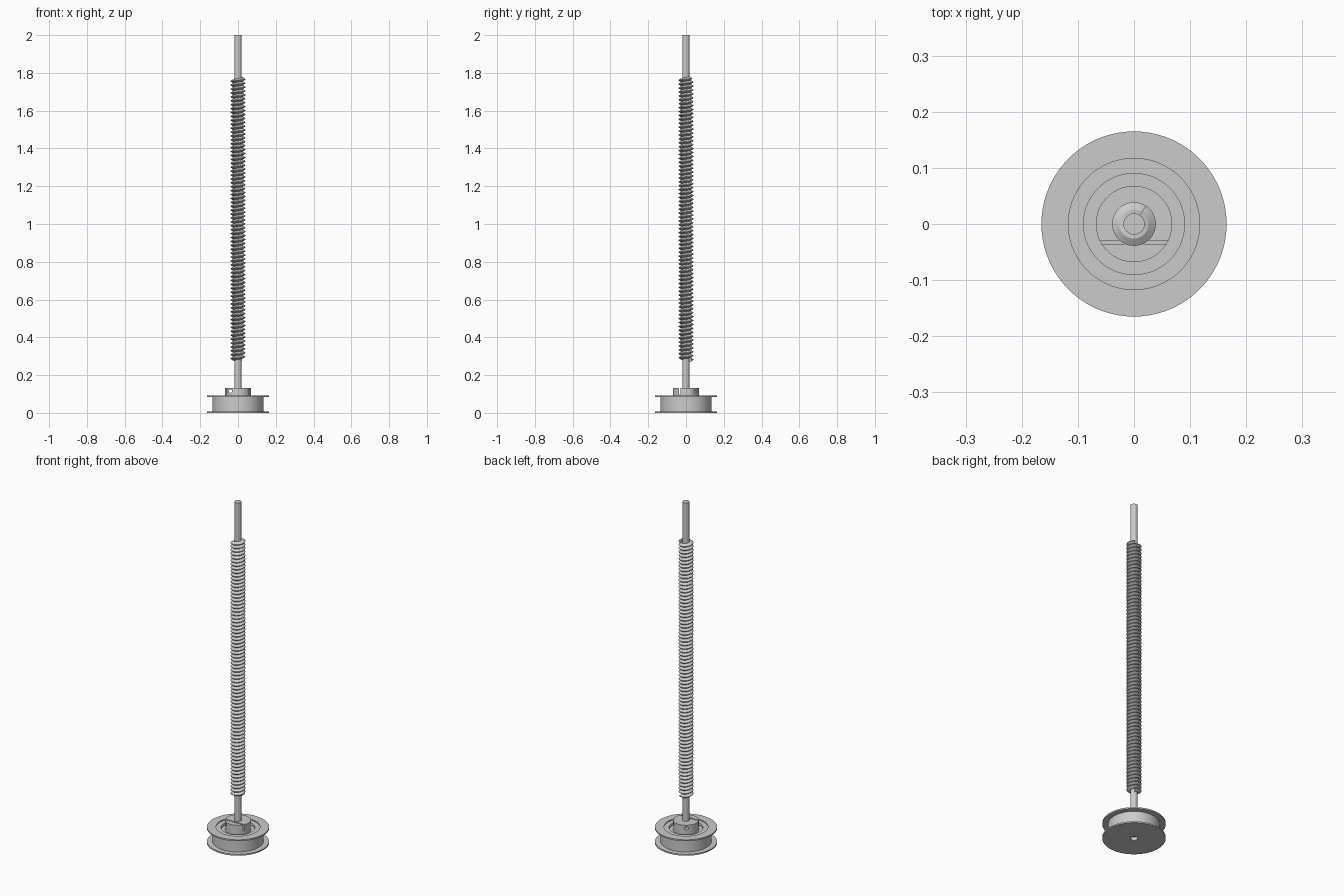
import bpy, bmesh, math
from mathutils import Matrix, Vector

if "Cube" in bpy.data.objects:
    bpy.data.objects.remove(bpy.data.objects["Cube"], do_unlink=True)

steel = bpy.data.materials.new("grey steel")
steel.use_nodes = True
GREY = (0.6, 0.6, 0.6, 1)
steel.diffuse_color = GREY
steel.node_tree.nodes["Principled BSDF"].inputs["Base Color"].default_value = GREY


def finish(bm, name, helper=False):
    bmesh.ops.recalc_face_normals(bm, faces=bm.faces[:])
    mesh = bpy.data.meshes.new(name)
    bm.to_mesh(mesh)
    bm.free()
    ob = bpy.data.objects.new(name, mesh)
    bpy.context.collection.objects.link(ob)
    mesh.materials.append(steel)
    ob.hide_render = helper
    return ob


def smooth(ob):
    bpy.ops.object.select_all(action='DESELECT')
    ob.select_set(True)
    bpy.context.view_layer.objects.active = ob
    bpy.ops.object.shade_smooth_by_angle(angle=math.radians(30))


def sweep(name, profile, steps, place, closed):
    """Carry a closed (radius, height) profile round the z axis."""
    bm = bmesh.new()
    rings = []
    for i in range(steps if closed else steps + 1):
        a, lift = place(i)
        rings.append([bm.verts.new((r * math.cos(a), r * math.sin(a), z + lift))
                      for r, z in profile])
    n = len(profile)
    pairs = list(zip(rings, rings[1:]))
    if closed:
        pairs.append((rings[-1], rings[0]))
    else:
        bm.faces.new(rings[0])
        bm.faces.new(rings[-1])
    for a, b in pairs:
        for k in range(n):
            bm.faces.new((a[k], a[(k + 1) % n], b[(k + 1) % n], b[k]))
    return finish(bm, name)


def lathe(name, profile, steps=72):
    return sweep(name, profile, steps, lambda i: (math.tau * i / steps, 0), True)


def cylinder(name, radius, length, matrix, helper=False):
    bm = bmesh.new()
    bmesh.ops.create_cone(bm, cap_ends=True, segments=32, radius1=radius,
                          radius2=radius, depth=length, matrix=matrix)
    return finish(bm, name, helper)


# Shaft
SHAFT_R = 0.019
shaft = cylinder("shaft", SHAFT_R, 1.98, Matrix.Translation((0, 0, 1.01)))
smooth(shaft)

# Helical thread wound on the shaft
Z0, Z1, TURNS, STEPS = 0.27, 1.78, 72, 32
pitch = (Z1 - Z0) / (TURNS + 1)
h = pitch * 0.48
thread_profile = [(0.018, -h), (0.026, -h), (0.039, -h * 0.15),
                  (0.039, h * 0.15), (0.026, h), (0.018, h)]
thread = sweep("thread", thread_profile, TURNS * STEPS,
               lambda i: (math.tau * i / STEPS + 1, Z0 + pitch / 2 + pitch * i / STEPS),
               False)
smooth(thread)

# Pulley with two thin flanges, a recessed top and a raised clamping hub
BORE, HUB, RECESS, RIM, DRUM, FLANGE = 0.0192, 0.068, 0.09, 0.117, 0.135, 0.165
pulley = lathe("pulley", [
    (BORE, 0), (FLANGE, 0), (FLANGE, 0.008), (DRUM, 0.008),
    (DRUM, 0.085), (FLANGE, 0.085), (FLANGE, 0.093), (RIM, 0.093),
    (RIM, 0.088), (RECESS, 0.088), (RECESS, 0.075), (HUB, 0.075),
    (HUB, 0.133), (BORE, 0.133)])

# Clamp slit and screw holes in the hub
bm = bmesh.new()
bmesh.ops.create_cube(bm, size=1, matrix=Matrix.Translation((0, -0.0325, 0.123))
                      @ Matrix.Diagonal((0.15, 0.007, 0.05, 1)))
slit = finish(bm, "slit_cutter", True)


def hole(name, centre, direction, length):
    turn = Vector(direction).to_track_quat('Z', 'Y').to_matrix().to_4x4()
    return cylinder(name, 0.009, length, Matrix.Translation(centre) @ turn, True)


cutters = [slit,
           hole("clamp_screw_cutter", (-0.04, 0, 0.115), (0, 1, 0), 0.16),
           hole("set_screw_cutter", (0.04, 0.04, 0.113), (1, 1, 0), 0.06)]
bpy.context.view_layer.objects.active = pulley
for c in cutters:
    mod = pulley.modifiers.new("cut", 'BOOLEAN')
    mod.operation, mod.object, mod.solver = 'DIFFERENCE', c, 'EXACT'
    bpy.ops.object.modifier_apply(modifier=mod.name)
for c in cutters:
    bpy.data.objects.remove(c, do_unlink=True)
smooth(pulley)
